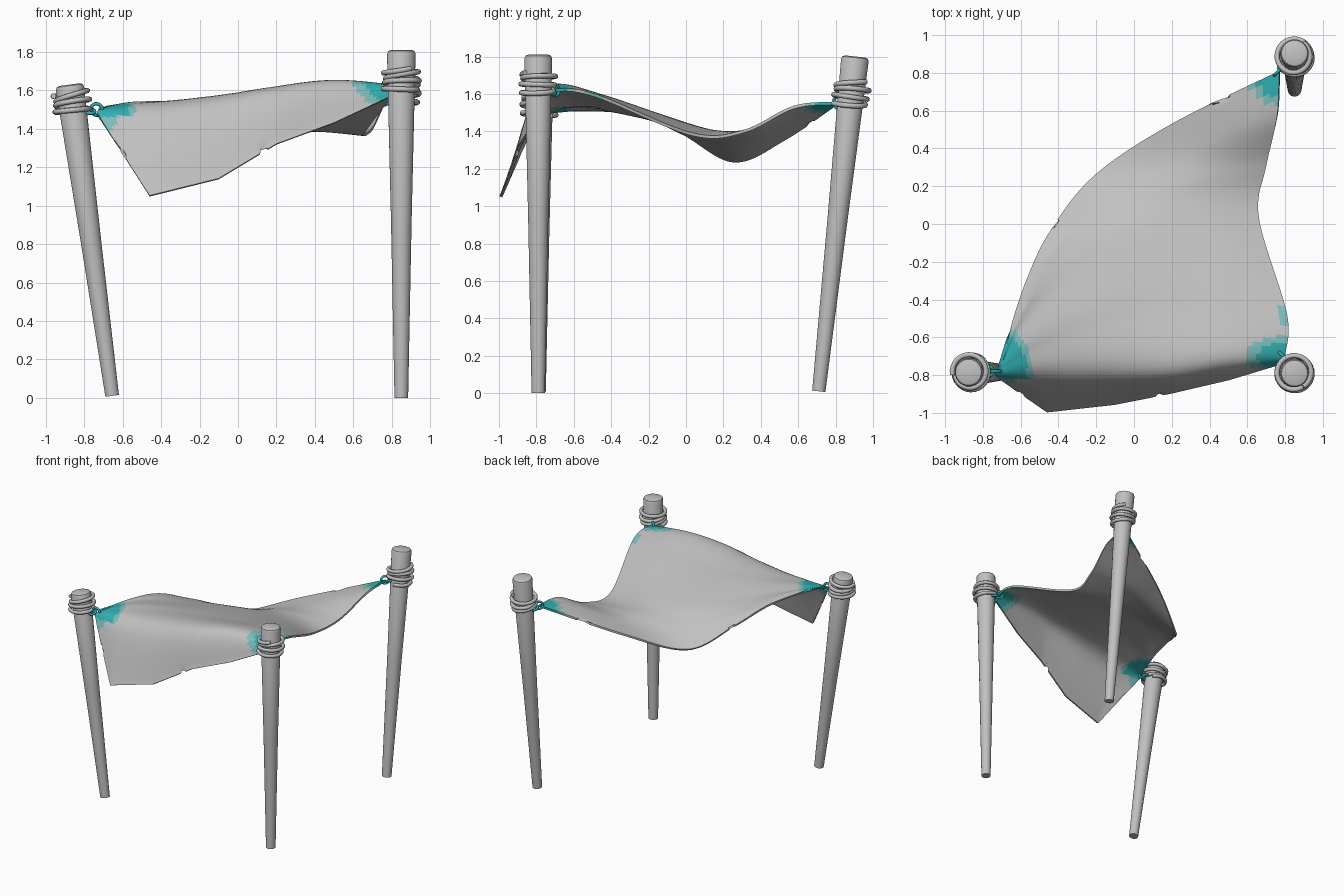
import bpy, bmesh, math
from mathutils import Vector

cube = bpy.data.objects.get("Cube")
if cube:
    bpy.data.objects.remove(cube)


def material(name, r, g, b):
    m = bpy.data.materials.new(name)
    m.use_nodes = True
    m.diffuse_color = (r, g, b, 1)
    m.node_tree.nodes["Principled BSDF"].inputs["Base Color"].default_value = (r, g, b, 1)
    return m


GREY = material("plain_grey", .53, .53, .53)
TEAL = material("teal", .03, .42, .43)
PALE = material("pale_teal", .2, .5, .49)


def add_mesh(name, bm, mats, thickness=0):
    mesh = bpy.data.meshes.new(name)
    bm.to_mesh(mesh)
    bm.free()
    for m in mats:
        mesh.materials.append(m)
    ob = bpy.data.objects.new(name, mesh)
    bpy.context.collection.objects.link(ob)
    bpy.ops.object.select_all(action='DESELECT')
    ob.select_set(True)
    bpy.context.view_layer.objects.active = ob
    if thickness:
        mod = ob.modifiers.new("thickness", 'SOLIDIFY')
        mod.thickness = thickness
        mod.offset = 0
        bpy.ops.object.modifier_apply(modifier=mod.name)
    bpy.ops.object.shade_smooth_by_angle(angle=math.radians(40))
    return ob


def add_tube(name, points, radius, mat, closed=False):
    curve = bpy.data.curves.new(name, 'CURVE')
    curve.dimensions = '3D'
    curve.bevel_depth = radius
    curve.bevel_resolution = 2
    curve.use_fill_caps = True
    line = curve.splines.new('POLY')
    line.points.add(len(points) - 1)
    for p, co in zip(line.points, points):
        p.co = (*co, 1)
    line.use_cyclic_u = closed
    line.use_smooth = True
    curve.materials.append(mat)
    ob = bpy.data.objects.new(name, curve)
    bpy.context.collection.objects.link(ob)


def frame(axis):
    axis = axis.normalized()
    side = axis.orthogonal().normalized()
    return side, axis.cross(side)


# Tapered posts with rounded tops, each wrapped in a rope coil
def add_post(name, foot, head, rope_z, spin):
    foot, head = Vector(foot), Vector(head)
    axis = head - foot
    length = axis.length
    side, other = frame(axis)
    axis.normalize()
    profile = [(0, .036), (length * .5, .054), (length - .02, .075),
               (length - .006, .069), (length, .055)]
    bm = bmesh.new()
    n = 20
    rings = []
    for h, r in profile:
        rings.append([bm.verts.new(foot + axis * h + r * (
            side * math.cos(math.tau * i / n) + other * math.sin(math.tau * i / n)))
            for i in range(n)])
    for a, b in zip(rings, rings[1:]):
        for i in range(n):
            j = (i + 1) % n
            bm.faces.new((a[i], a[j], b[j], b[i]))
    bm.faces.new(rings[0][::-1])
    bm.faces.new(rings[-1])
    add_mesh(name, bm, [GREY])

    # Slightly uneven coil, tilted a little on each turn
    turns, steps = 3.4, 90
    points = []
    for i in range(steps + 1):
        s = i / steps
        a = spin + math.tau * turns * s
        h = (rope_z - foot.z) / axis.z + (s - .5) * .12 + .012 * math.sin(a * .8)
        r = .088 + .006 * math.sin(a * .7)
        points.append(foot + axis * h + r * (side * math.cos(a) + other * math.sin(a)))
    add_tube(name + "_rope", points, .014, GREY)


add_post("right_post", (-.655, -.785, .01), (-.877, -.785, 1.63), 1.535, 0)
add_post("left_post", (.85, -.79, 0), (.85, -.79, 1.81), 1.655, 2)
add_post("back_post", (.85, .71, .01), (.85, .905, 1.8), 1.6, 4)


# Two linked rings join each cloth corner to its rope
def add_links(name, corner, direction):
    corner, d = Vector(corner), Vector(direction).normalized()
    up = Vector((0, 0, 1))
    flat = d.cross(up)
    for k, normal_side in enumerate((up, (flat + up * .4).normalized())):
        centre = corner + d * (.04 * k) - up * .012 * k
        points = [centre + .03 * (d * math.cos(math.tau * i / 20)
                                  + normal_side * math.sin(math.tau * i / 20))
                  for i in range(20)]
        add_tube(f"{name}_link_{k + 1}", points, .009, TEAL, True)


add_links("right", (-.735, -.78, 1.5), (-1, 0, .1))
add_links("left", (.79, -.7, 1.62), (.6, -.6, 0))
add_links("back", (.765, .81, 1.555), (.6, .6, 0))


# Cloth: rails run from the right corner to the left side
def spline(pts, t, straight=False):
    x = t * (len(pts) - 1)
    i = min(int(x), len(pts) - 2)
    s = x - i
    b, c = pts[i], pts[i + 1]
    if straight:
        return b.lerp(c, s)
    a, d = pts[max(i - 1, 0)], pts[min(i + 2, len(pts) - 1)]
    return .5 * (2 * b + (c - a) * s + (2 * a - 5 * b + 4 * c - d) * s ** 2
                 + (3 * b - a - 3 * c + d) * s ** 3)


front_rail = [(-.46, -.99, 1.05), (-.1, -.95, 1.14), (.2, -.89, 1.32),
              (.5, -.82, 1.43), (.8, -.73, 1.57)]
ridge_rail = [(-.5, -.82, 1.46), (-.15, -.8, 1.52), (.2, -.77, 1.6),
              (.5, -.72, 1.64), (.8, -.69, 1.62)]
shoulder_rail = [(-.54, -.65, 1.53), (-.2, -.5, 1.54), (.15, -.42, 1.55),
                 (.5, -.42, 1.58), (.81, -.48, 1.59)]
middle_rail = [(-.55, -.48, 1.52), (-.25, -.2, 1.47), (.07, -.02, 1.44),
               (.4, .05, 1.42), (.66, .03, 1.385)]
outer_rail = [(-.56, -.41, 1.52), (-.33, -.11, 1.44), (-.05, .1, 1.37),
              (.33, .25, 1.39), (.7, .31, 1.4)]
hem_rail = [(-.57, -.35, 1.51), (-.37, -.06, 1.42), (-.12, .18, 1.31),
            (.27, .39, 1.37), (.76, .58, 1.53)]
back_rail = [(-.57, -.3, 1.5), (-.43, -.02, 1.39), (-.2, .26, 1.24),
             (.2, .53, 1.36), (.77, .81, 1.55)]
rails = [front_rail, ridge_rail, shoulder_rail, middle_rail, outer_rail, hem_rail, back_rail]
corner_a, corner_b = Vector((-.735, -.8, 1.48)), Vector((-.71, -.75, 1.515))
rails = [[corner_a.lerp(corner_b, k / 6)] + [Vector(p) for p in rail]
         for k, rail in enumerate(rails)]

bm = bmesh.new()
COLS, ROWS = 70, 60
grid = []
for i in range(COLS + 1):
    section = [spline(rail, i / COLS, k == 0) for k, rail in enumerate(rails)]
    grid.append([bm.verts.new(spline(section, j / ROWS)) for j in range(ROWS + 1)])

# Small tears pulled into the hems
for x, edge, inner in ((-.6, 0, 3), (.13, 0, 4), (-.42, -1, -5), (.44, -1, -4)):
    column = min(grid, key=lambda c: abs(c[edge].co.x - x))
    column[edge].co = column[edge].co.lerp(column[inner].co, .8)

for a, b in zip(grid, grid[1:]):
    for j in range(ROWS):
        bm.faces.new((a[j], b[j], b[j + 1], a[j + 1]))

# Corner patches: centre, axis weights, teal reach, pale reach
patches = [((-.735, -.78, 1.5), (1.25, 1, 1), .21, .25),
           ((.8, -.7, 1.62), (1, 2, 1.4), .15, .21),
           ((.77, .81, 1.55), (1, 1, 1), .14, .18),
           ((.82, -.48, 1.59), (1, 1, 1), 0, .06)]
bm.normal_update()
for f in bm.faces:
    c = f.calc_center_median()
    for centre, weight, reach, fringe in patches:
        d = Vector([(p - q) * w for p, q, w in zip(c, centre, weight)]).length
        if d < fringe:
            hanging = c.x < 0 and c.z < 1.46
            f.material_index = 1 if d < reach and not hanging else 2
            if hanging and d > .15:
                f.material_index = 0
add_mesh("shade_cloth", bm, [GREY, TEAL, PALE], .016)
